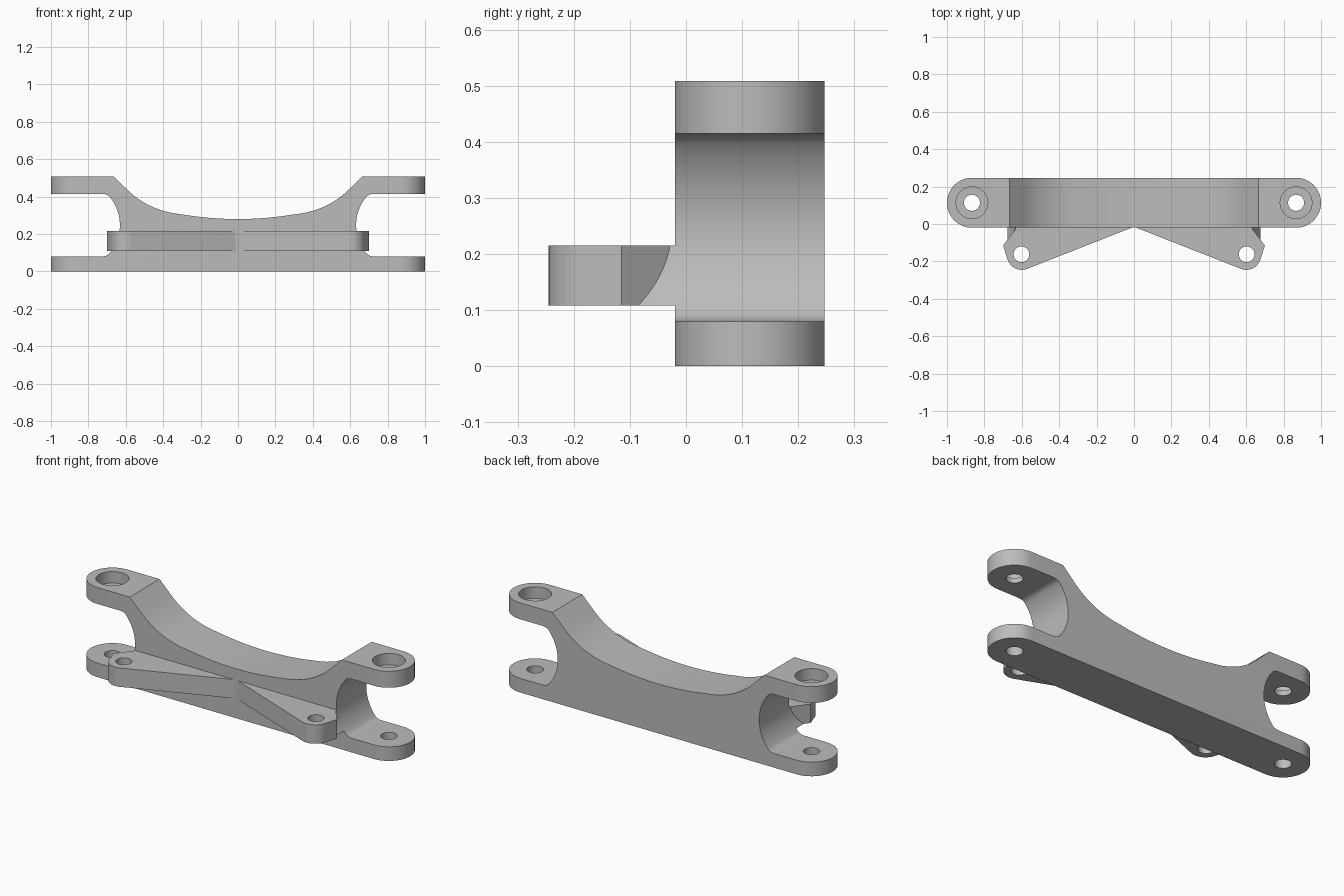
import bpy, bmesh, math
from mathutils import Vector

cube = bpy.data.objects.get("Cube")
if cube:
    bpy.data.objects.remove(cube, do_unlink=True)

metal = bpy.data.materials.new("grey metal")
metal.use_nodes = True
grey = (0.5, 0.5, 0.5, 1)
metal.diffuse_color = grey
metal.node_tree.nodes["Principled BSDF"].inputs["Base Color"].default_value = grey

FRONT, BACK = -0.02, 0.247
MID = (FRONT + BACK) / 2
RAD = (BACK - FRONT) / 2
PIN_X = 1 - RAD
EAR_LOW, EAR_TOP = 0.108, 0.215


def prism(name, points, low, high, along_y=False):
    """Extrude a closed outline along z, or an x-z outline along y."""
    bm = bmesh.new()
    place = (lambda p, d: (p[0], d, p[1])) if along_y else (lambda p, d: (p[0], p[1], d))
    face = bm.faces.new([bm.verts.new(place(p, low)) for p in points])
    ext = bmesh.ops.extrude_face_region(bm, geom=[face])
    shift = Vector(place((0, 0), high - low))
    bmesh.ops.translate(bm, vec=shift,
                        verts=[g for g in ext["geom"] if isinstance(g, bmesh.types.BMVert)])
    bmesh.ops.recalc_face_normals(bm, faces=bm.faces)
    mesh = bpy.data.meshes.new(name)
    bm.to_mesh(mesh)
    bm.free()
    mesh.materials.append(metal)
    obj = bpy.data.objects.new(name, mesh)
    bpy.context.collection.objects.link(obj)
    return obj


def arc(cx, cy, r, start, end, steps):
    angles = [math.radians(start + (end - start) * i / steps) for i in range(steps + 1)]
    return [(cx + r * math.cos(a), cy + r * math.sin(a)) for a in angles]


def bezier(a, b, c, steps=12):
    a, b, c = Vector(a), Vector(b), Vector(c)
    ts = [i / steps for i in range(steps + 1)]
    return [tuple(a * (1 - t) ** 2 + b * 2 * t * (1 - t) + c * t * t) for t in ts]


def mirrored(half):
    """Close a right-hand outline, listed from x = 0 to x = 0, with its mirror."""
    return half + [(-x, y) for x, y in reversed(half) if x > 1e-5]


def boolean(obj, tool, operation):
    mod = obj.modifiers.new("cut", 'BOOLEAN')
    mod.operation = operation
    mod.solver = 'EXACT'
    mod.object = tool
    bpy.context.view_layer.objects.active = obj
    bpy.ops.object.modifier_apply(modifier=mod.name)
    bpy.data.objects.remove(tool, do_unlink=True)


def drill(obj, x, y, r, low, high):
    boolean(obj, prism("cutter", arc(x, y, r, 0, 352.5, 47), low, high), 'DIFFERENCE')


def finish(obj):
    bpy.ops.object.select_all(action='DESELECT')
    obj.select_set(True)
    bpy.context.view_layer.objects.active = obj
    bpy.ops.object.shade_smooth_by_angle(angle=math.radians(25))


# Body: side profile with a round fork slot at each end and a dipped top
slot = arc(PIN_X, 0.2475, 0.235, 220, 140, 24)
half = [(0, 0), (1.05, 0), (1.05, 0.08)]
half += bezier((0.73, 0.08), (0.70, 0.08), slot[0], 5)[:-1] + slot
half += bezier(slot[-1], (0.70, 0.415), (0.73, 0.415), 5)[1:]
half += [(1.05, 0.415), (1.05, 0.508), (0.665, 0.508)]
half += bezier((0.585, 0.43), (0.47, 0.322), (0.30, 0.305))
half += bezier((0.30, 0.305), (0.15, 0.28), (0, 0.28))[1:]
body = prism("link_body", mirrored(half), FRONT, BACK, along_y=True)

# Rounded ends
stadium = arc(PIN_X, MID, RAD, -90, 90, 32) + arc(-PIN_X, MID, RAD, 90, 270, 32)
boolean(body, prism("end_rounding", stadium, -0.1, 0.7), 'INTERSECT')

# Pin holes, counterbored in the upper arms
for side in (-1, 1):
    drill(body, side * PIN_X, MID, 0.043, -0.1, 0.7)
    drill(body, side * PIN_X, MID, 0.085, 0.443, 0.7)
finish(body)

# Front ears: one winged plate with a hole near each tip
wing = [(0, -0.015)] + arc(0.60, -0.165, 0.08, -111, -16, 16)
wing += [(0.70, -0.115), (0.612, 0), (0, 0.03)]
wing = wing[:-1] + [(0.5, 0.03), (0, 0.03)]
ears = prism("front_ears", mirrored(wing), EAR_LOW, EAR_TOP)

# Gussets carrying the slot wall forward under each ear's outer edge
wall = [p for p in arc(PIN_X, 0.2475, 0.235, 220, 140, 48) if EAR_LOW < p[1] < EAR_TOP]
edge = lambda z: (PIN_X - math.sqrt(0.235 ** 2 - (z - 0.2475) ** 2), z)
outline = [(0.55, EAR_LOW), edge(EAR_LOW)] + wall + [edge(EAR_TOP), (0.55, EAR_TOP)]
for side in (-1, 1):
    gusset = prism("gusset", [(side * x, z) for x, z in outline], -0.086, -0.015, along_y=True)
    boolean(ears, gusset, 'UNION')
    drill(ears, side * 0.602, -0.162, 0.042, 0, 0.4)
finish(ears)
